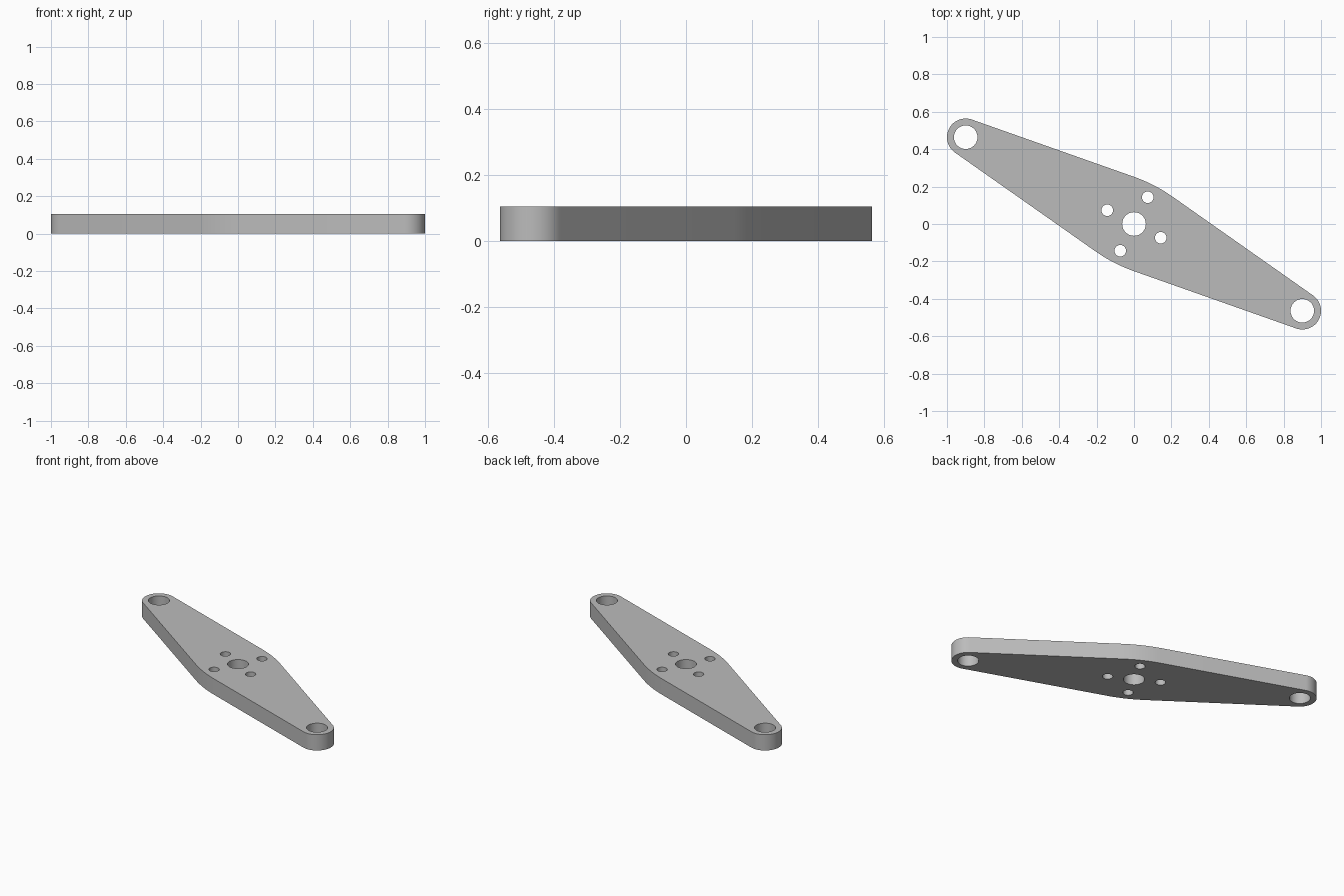
import bpy, bmesh
from math import sin, cos, pi, asin, atan2, hypot, radians
from mathutils import Vector

cube = bpy.data.objects.get("Cube")
if cube:
    bpy.data.objects.remove(cube, do_unlink=True)

THICK = 0.104
TIP = Vector((0.9, -0.464))      # centre of the front-left end
TIP_R, WAIST, BEND_R = 0.1, 0.238, 0.85
axis = atan2(TIP.y, TIP.x)
taper = asin((WAIST - TIP_R) / TIP.length)


def arc(centre, radius, start, end, steps):
    return [Vector((centre[0] + radius * cos(start + (end - start) * i / steps),
                    centre[1] + radius * sin(start + (end - start) * i / steps)))
            for i in range(steps + 1)]


def circle(centre, radius, steps=48):
    return arc(centre, radius, 0, 2 * pi, steps)[:-1]


# Outline: rounded end and broad bend, repeated by half-turn
side = axis + pi / 2
bend_offset = (WAIST - BEND_R) / cos(taper)
bend_centre = Vector((cos(side), sin(side))) * bend_offset
half = arc(TIP, TIP_R, axis - pi / 2 + taper, axis + pi / 2 - taper, 32)
half += arc(bend_centre, BEND_R, side - taper, side + taper, 16)
outline = half + [-p for p in half]

# Centre bore, end bores and four bolt holes
loops = [outline, circle((0, 0), 0.063), circle(TIP, 0.063), circle(-TIP, 0.063)]
for i in range(4):
    a = axis + i * pi / 2
    loops.append(circle((0.161 * cos(a), 0.161 * sin(a)), 0.031, 32))

# Fill the flat plate around the holes, then thicken it
bm = bmesh.new()
edges = []
for loop in loops:
    verts = [bm.verts.new((p.x, p.y, 0)) for p in loop]
    edges += [bm.edges.new((v, verts[i - 1])) for i, v in enumerate(verts)]
bmesh.ops.triangle_fill(bm, edges=edges, use_beauty=True, normal=(0, 0, 1))
top = bmesh.ops.extrude_face_region(bm, geom=bm.faces[:], use_keep_orig=True)
bmesh.ops.translate(bm, vec=(0, 0, THICK),
                    verts=[g for g in top["geom"] if isinstance(g, bmesh.types.BMVert)])
bmesh.ops.recalc_face_normals(bm, faces=bm.faces[:])

mesh = bpy.data.meshes.new("lever_plate")
bm.to_mesh(mesh)
bm.free()
plate = bpy.data.objects.new("lever_plate", mesh)
bpy.context.collection.objects.link(plate)

# Plain grey finish
grey = bpy.data.materials.new("plain grey")
grey.use_nodes = True
grey.diffuse_color = (0.5, 0.5, 0.5, 1)
grey.node_tree.nodes["Principled BSDF"].inputs["Base Color"].default_value = (0.5, 0.5, 0.5, 1)
mesh.materials.append(grey)

bpy.ops.object.select_all(action="DESELECT")
plate.select_set(True)
bpy.context.view_layer.objects.active = plate
bpy.ops.object.shade_smooth_by_angle(angle=radians(30))
